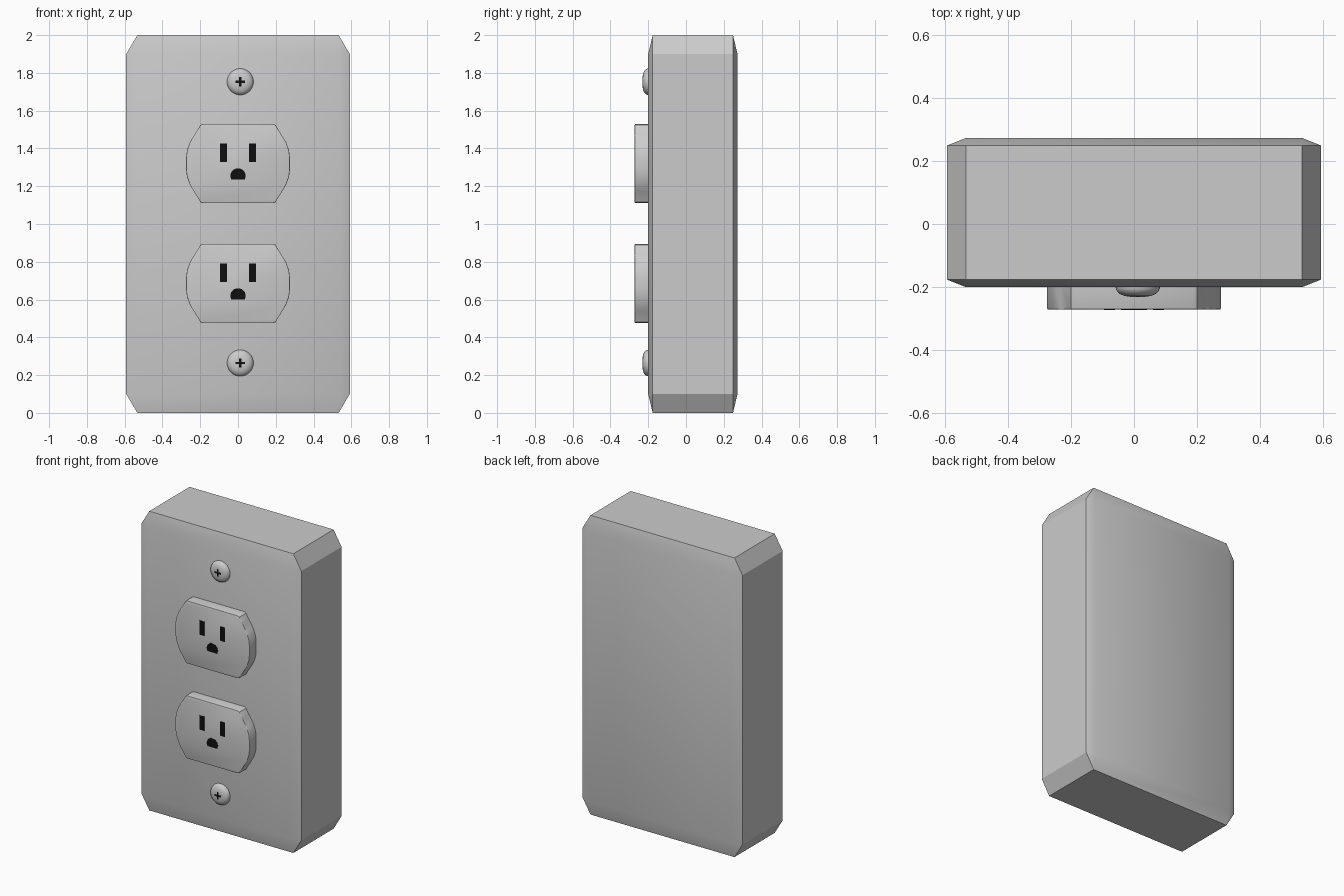
import bpy, bmesh, math
from mathutils import Matrix, Vector

if "Cube" in bpy.data.objects:
    bpy.data.objects.remove(bpy.data.objects["Cube"])

black = bpy.data.materials.new("slot_black")
black.diffuse_color = (0.005, 0.005, 0.005, 1)
black.use_nodes = True
black.node_tree.nodes["Principled BSDF"].inputs["Base Color"].default_value = black.diffuse_color


def finish(bm, name, mat=None, angle=30):
    bmesh.ops.recalc_face_normals(bm, faces=bm.faces[:])
    me = bpy.data.meshes.new(name)
    bm.to_mesh(me)
    bm.free()
    ob = bpy.data.objects.new(name, me)
    bpy.context.collection.objects.link(ob)
    if mat:
        me.materials.append(mat)
    bpy.ops.object.select_all(action='DESELECT')
    ob.select_set(True)
    bpy.context.view_layer.objects.active = ob
    bpy.ops.object.shade_smooth_by_angle(angle=math.radians(angle))
    return ob


def plate(name, pts, x, z, front, back, mat=None, bevel=0):
    """Extrude an XZ outline from the back depth to the front depth."""
    bm = bmesh.new()
    face = bm.faces.new([bm.verts.new((x + px, front, z + pz)) for px, pz in pts])
    ring = list(face.edges)
    ext = bmesh.ops.extrude_face_region(bm, geom=[face], use_keep_orig=True)
    for v in ext["geom"]:
        if isinstance(v, bmesh.types.BMVert):
            v.co.y = back
    if bevel:
        bmesh.ops.bevel(bm, geom=ring, offset=bevel, segments=2, profile=0.5,
                        affect='EDGES')
    return finish(bm, name, mat)


# Box: bevelled unit cube stretched to size, so the chamfers stretch too
bm = bmesh.new()
bmesh.ops.create_cube(bm, size=1)
bmesh.ops.bevel(bm, geom=bm.edges[:], offset=0.05, segments=1, affect='EDGES')
bmesh.ops.transform(bm, verts=bm.verts[:],
                    matrix=Matrix.Translation((0, 0.0362, 1))
                    @ Matrix.Diagonal((1.184, 0.4725, 2, 1)))
finish(bm, "wall_box")

# Socket outline: round sides, flat top and bottom
quarter = [(0.275, 0.03), (0.270, 0.07), (0.255, 0.112), (0.232, 0.15),
           (0.207, 0.19), (0.200, 0.204), (0.187, 0.21)]
right = [(px, -pz) for px, pz in reversed(quarter)] + quarter
socket = right + [(-px, pz) for px, pz in reversed(right)]

# Blade slot and ground hole outlines
slot = [(-0.0175, -0.048), (0.0175, -0.048), (0.0175, 0.048), (-0.0175, 0.048)]
ground = [(-0.036, -0.029), (0.036, -0.029)]
ground += [(0.041 * math.cos(a), -0.010 + 0.041 * math.sin(a))
           for a in (math.pi * i / 14 for i in range(15))]

for label, z in (("upper", 1.32), ("lower", 0.685)):
    plate(label + "_socket", socket, 0, z, -0.2715, -0.18, bevel=0.005)
    for side, x in (("left", -0.077), ("right", 0.077)):
        plate(f"{label}_{side}_slot", slot, x, z + 0.057, -0.2725, -0.268, black)
    plate(label + "_ground_hole", ground, 0, z - 0.056, -0.2725, -0.268, black)

# Screws: lathed low dome with a dark cross
dome = [(0, -0.231), (0.022, -0.2305), (0.042, -0.228), (0.056, -0.222),
        (0.066, -0.213), (0.07, -0.203), (0.07, -0.19), (0, -0.19)]
a, b = 0.006, 0.024
cross = [(b, -a), (b, a), (a, a), (a, b), (-a, b), (-a, a),
         (-b, a), (-b, -a), (-a, -a), (-a, -b), (a, -b), (a, -a)]
for label, z in (("upper", 1.753), ("lower", 0.264)):
    bm = bmesh.new()
    vs = [bm.verts.new((0.012 + r, y, z)) for r, y in dome]
    es = [bm.edges.new(p) for p in zip(vs, vs[1:])]
    bmesh.ops.spin(bm, geom=vs + es, cent=Vector((0.012, 0, z)), axis=(0, 1, 0),
                   angle=math.tau, steps=32)
    bmesh.ops.remove_doubles(bm, verts=bm.verts[:], dist=1e-5)
    finish(bm, label + "_screw", angle=40)
    plate(label + "_screw_cross", cross, 0.012, z, -0.2315, -0.226, black)
